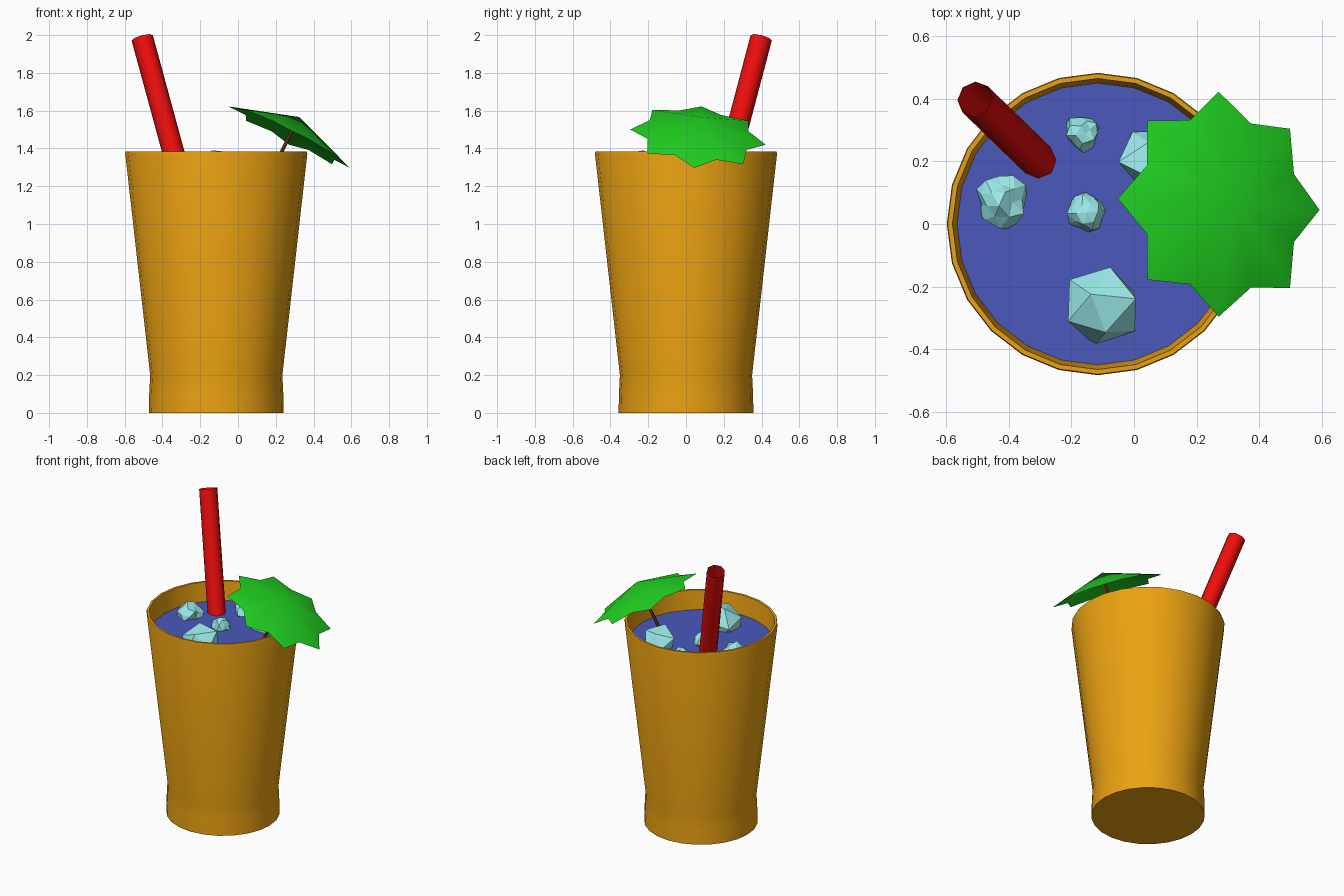
import bpy, bmesh, math, random
from mathutils import Vector

if "Cube" in bpy.data.objects:
    bpy.data.objects.remove(bpy.data.objects["Cube"])

random.seed(11)
CX = -0.115          # cup axis
LIQUID_Z = 1.255


def material(name, rgb):
    m = bpy.data.materials.new(name)
    m.diffuse_color = (*rgb, 1)
    m.use_nodes = True
    m.node_tree.nodes["Principled BSDF"].inputs["Base Color"].default_value = m.diffuse_color
    return m


ORANGE = material("orange", (0.83, 0.36, 0.006))
BLUE = material("blue", (0.07, 0.10, 0.50))
ICE = material("ice", (0.33, 0.83, 0.83))
RED = material("red", (0.85, 0.004, 0.004))
GREEN = material("green", (0.015, 0.65, 0.015))
BROWN = material("brown", (0.16, 0.035, 0.015))


def build(name, verts, faces, mat, smooth=None):
    mesh = bpy.data.meshes.new(name)
    mesh.from_pydata([tuple(v) for v in verts], [], faces)
    mesh.materials.append(mat)
    ob = bpy.data.objects.new(name, mesh)
    bpy.context.collection.objects.link(ob)
    if smooth:
        bpy.ops.object.select_all(action='DESELECT')
        bpy.context.view_layer.objects.active = ob
        ob.select_set(True)
        bpy.ops.object.shade_smooth_by_angle(angle=math.radians(smooth))
    return ob


def ring(r, z, n):
    return [Vector((r * math.cos(math.tau * i / n), r * math.sin(math.tau * i / n), z))
            for i in range(n)]


def bridge(rows, n):
    return [(k * n + i, k * n + (i + 1) % n, (k + 1) * n + (i + 1) % n, (k + 1) * n + i)
            for k in range(rows - 1) for i in range(n)]


def tube(name, bottom, top, r, n, mat, caps):
    # straight rod between two points
    bottom, top = Vector(bottom), Vector(top)
    q = (top - bottom).to_track_quat('Z', 'Y')
    verts = [q @ p + end for end in (bottom, top) for p in ring(r, 0, n)]
    faces = bridge(2, n)
    if caps:
        faces += [tuple(reversed(range(n))), tuple(range(n, 2 * n))]
    return build(name, verts, faces, mat, 50)


# cup: outer wall, rim, inner wall, floor
N = 24
profile = [(0.357, 0), (0.355, 0.1), (0.35, 0.2), (0.482, 1.372), (0.479, 1.385),
           (0.464, 1.385), (0.33, 0.2), (0.33, 0.06)]
cup_verts = [p for r, z in profile for p in ring(r, z, N)]
last = (len(profile) - 1) * N
cup = build("cup", cup_verts,
            bridge(len(profile), N) + [tuple(reversed(range(N))), tuple(range(last, last + N))],
            ORANGE, 35)
cup.location.x = CX

# drink surface
drink = build("drink", ring(0.451, LIQUID_Z, N), [tuple(range(N))], BLUE)
drink.location.x = CX

# floating ice chunks: x, y, z, radius
chunks = [(-0.10, -0.26, 1.275, 0.135), (0.06, 0.21, 1.265, 0.125), (-0.42, 0.075, 1.26, 0.085),
          (-0.15, 0.04, 1.265, 0.062), (-0.165, 0.29, 1.265, 0.058)]
for i, (x, y, z, r) in enumerate(chunks):
    bm = bmesh.new()
    bmesh.ops.create_icosphere(bm, subdivisions=1 if r > 0.1 else 2, radius=r)
    for v in bm.verts:
        v.co *= random.uniform(0.78, 1.12)
    mesh = bpy.data.meshes.new("ice")
    bm.to_mesh(mesh)
    bm.free()
    mesh.materials.append(ICE)
    ob = bpy.data.objects.new(f"ice_{i + 1}", mesh)
    ob.location = (x, y, z)
    ob.rotation_euler = (random.random() * 3, random.random() * 3, random.random() * 3)
    bpy.context.collection.objects.link(ob)

# open straw leaning out of the back left
tube("straw", (-0.13, 0.033, 0.6), (-0.507, 0.398, 1.985), 0.058, 8, RED, False)

# paper umbrella: eight-pointed shallow cone, tilted along its axis
centre = Vector((0.27, 0.063, 1.46))
axis = Vector((0.512, 0.112, 1)).normalized()
u = (Vector((1, 0, 0)) - axis * axis.x).normalized()
w = axis.cross(u)


def canopy_point(r, a, h):
    return centre + u * (r * math.cos(a)) + w * (r * math.sin(a)) + axis * h


apex = canopy_point(0, 0, 0.12)
edge = [canopy_point(0.285 if i % 2 else 0.361, math.tau * i / 16, 0.012 if i % 2 else 0)
        for i in range(16)]
build("umbrella_canopy", [apex] + edge,
      [(0, i + 1, (i + 1) % 16 + 1) for i in range(16)], GREEN, 60)

# umbrella stick
tube("umbrella_stick", apex - axis * 0.5, apex - axis * 0.005, 0.01, 6, BROWN, True)
